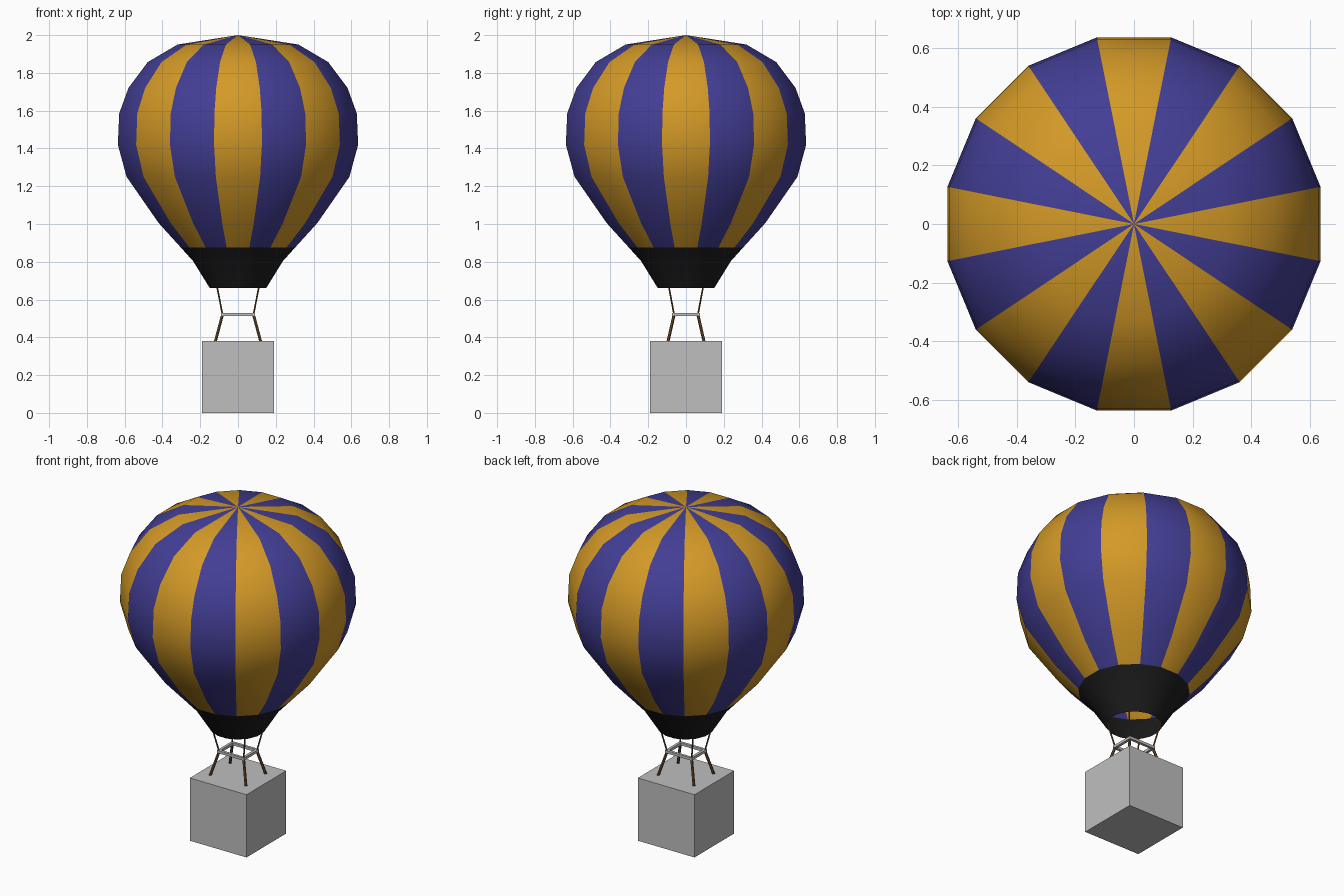
import bpy, bmesh, math
from mathutils import Vector

if "Cube" in bpy.data.objects:
    bpy.data.objects.remove(bpy.data.objects["Cube"])


def material(name, rgb):
    m = bpy.data.materials.new(name)
    m.diffuse_color = (*rgb, 1)
    m.use_nodes = True
    m.node_tree.nodes["Principled BSDF"].inputs["Base Color"].default_value = m.diffuse_color
    return m


GOLD = material("gold fabric", (0.65, 0.32, 0.02))
BLUE = material("indigo fabric", (0.055, 0.048, 0.30))
BLACK = material("black skirt", (0.012, 0.012, 0.012))
GREY = material("pale grey", (0.52, 0.52, 0.52))
BROWN = material("brown rope", (0.15, 0.07, 0.025))


def finish(name, bm, mats):
    me = bpy.data.meshes.new(name)
    bm.to_mesh(me)
    bm.free()
    for m in mats:
        me.materials.append(m)
    ob = bpy.data.objects.new(name, me)
    bpy.context.collection.objects.link(ob)
    return ob


def lathe(name, profile, mats, rule, sides=16):
    """Open revolved shell; rule(side) gives the material index."""
    bm = bmesh.new()
    rings = []
    for half_width, z in profile:
        r = half_width / math.cos(math.pi / sides)
        if r == 0:
            rings.append([bm.verts.new((0, 0, z))] * sides)
        else:
            rings.append([bm.verts.new((r * math.cos((i - 0.5) * math.tau / sides),
                                        r * math.sin((i - 0.5) * math.tau / sides), z))
                          for i in range(sides)])
    for lo, hi in zip(rings, rings[1:]):
        for i in range(sides):
            j = (i + 1) % sides
            corners = list(dict.fromkeys((lo[i], lo[j], hi[j], hi[i])))
            f = bm.faces.new(corners)
            f.material_index = rule(i)
            f.smooth = True
    return finish(name, bm, mats)


def bar(name, a, b, width, mat, sides=6):
    a, b = Vector(a), Vector(b)
    bm = bmesh.new()
    bmesh.ops.create_cone(bm, cap_ends=True, segments=sides, radius1=width / 2,
                          radius2=width / 2, depth=(b - a).length)
    ob = finish(name, bm, [mat])
    ob.location = (a + b) / 2
    ob.rotation_euler = (b - a).to_track_quat('Z', 'Y').to_euler()
    return ob


def box(name, size, centre, mat):
    bm = bmesh.new()
    bmesh.ops.create_cube(bm, size=1)
    bmesh.ops.scale(bm, vec=size, verts=bm.verts)
    ob = finish(name, bm, [mat])
    ob.location = centre
    return ob


# Striped envelope and its dark skirt, open at the mouth
lathe("envelope", [(0.302, 0.875), (0.42, 1.005), (0.59, 1.25), (0.636, 1.42),
                   (0.629, 1.585), (0.58, 1.72), (0.478, 1.857), (0.32, 1.95), (0, 2.0)],
      [GOLD, BLUE], lambda i: i % 2)
lathe("skirt", [(0.15, 0.662), (0.238, 0.804), (0.302, 0.875)], [BLACK], lambda i: 0)

# Basket
box("basket", (0.38, 0.38, 0.38), (0, 0, 0.19), GREY)

# Burner frame
for s in (-1, 1):
    box("frame_long_bar", (0.18, 0.016, 0.016), (0, s * 0.065, 0.522), GREY)
    box("frame_short_bar", (0.016, 0.13, 0.016), (s * 0.082, 0, 0.522), GREY)

# Struts from basket to frame, ropes from frame to skirt
for sx in (-1, 1):
    for sy in (-1, 1):
        knot = (sx * 0.082, sy * 0.063, 0.52)
        bar("strut", (sx * 0.122, sy * 0.097, 0.37), knot, 0.016, BROWN)
        bar("rope", knot, (sx * 0.115, sy * 0.095, 0.69), 0.009, BROWN)
